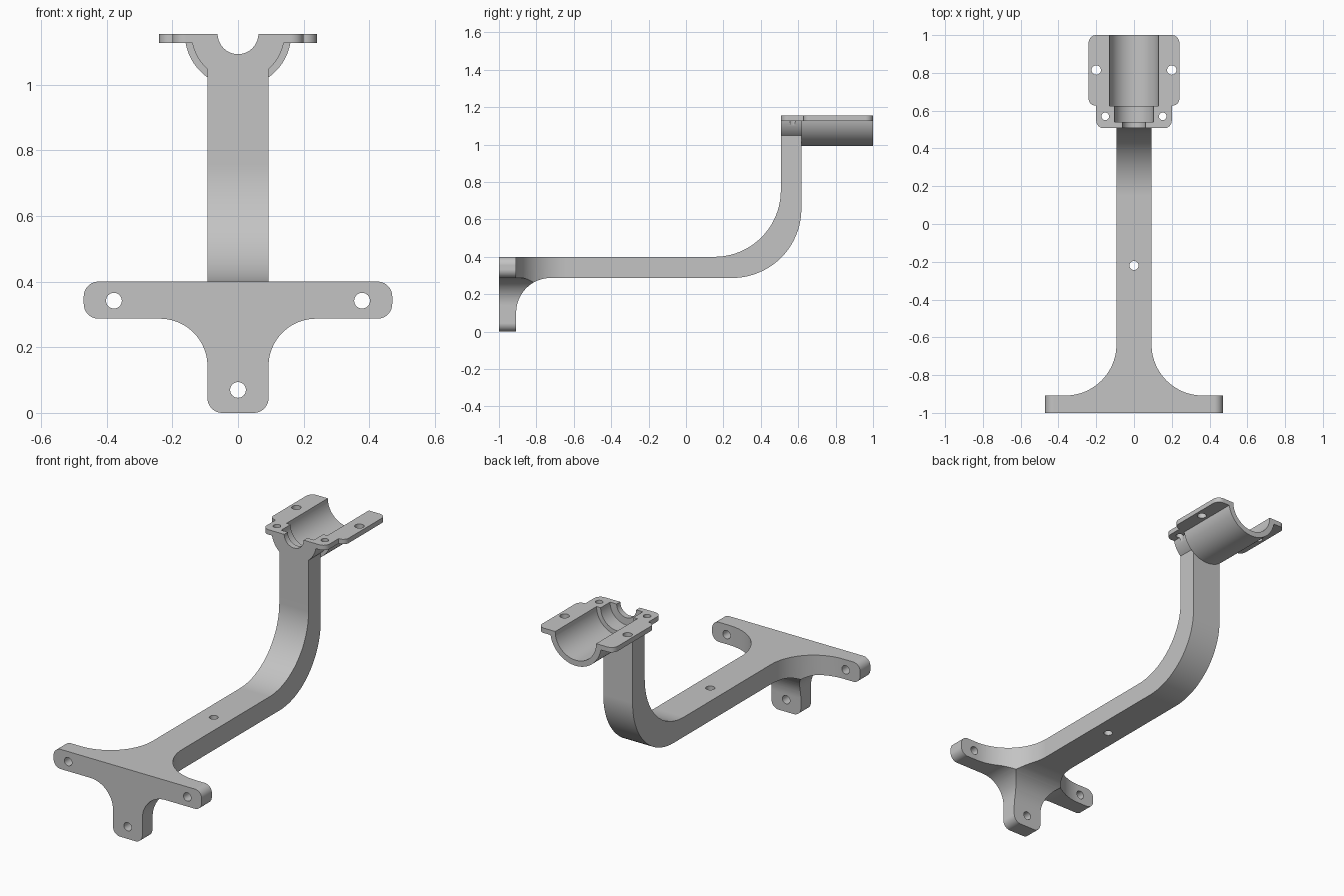
import bpy, bmesh, math
from mathutils import Vector

cube = bpy.data.objects.get("Cube")
if cube:
    bpy.data.objects.remove(cube, do_unlink=True)

grey = bpy.data.materials.new("satin grey")
grey.use_nodes = True
COLOUR = (0.55, 0.55, 0.55, 1)
grey.diffuse_color = COLOUR
grey.node_tree.nodes["Principled BSDF"].inputs["Base Color"].default_value = COLOUR

PLACE = {"x": lambda u, v, d: (d, u, v),
         "y": lambda u, v, d: (u, d, v),
         "z": lambda u, v, d: (u, v, d)}


def rounded(corners, steps=20):
    """Turn (u, v, radius) corners into a filleted outline."""
    out = []
    n = len(corners)
    for i, c in enumerate(corners):
        p = Vector(c[:2])
        r = c[2] if len(c) > 2 else 0
        if not r:
            out.append(p)
            continue
        a = (Vector(corners[i - 1][:2]) - p).normalized()
        b = (Vector(corners[(i + 1) % n][:2]) - p).normalized()
        half = a.angle(b) / 2
        centre = p + (a + b).normalized() * r / math.sin(half)
        reach = r / math.tan(half)
        start, end = p + a * reach - centre, p + b * reach - centre
        sweep = math.pi - 2 * half
        for k in range(steps + 1):
            t = k / steps
            out.append(centre + (start * math.sin((1 - t) * sweep)
                                 + end * math.sin(t * sweep)) / math.sin(sweep))
    return out


def mirrored(corners):
    return corners + [(-c[0],) + tuple(c[1:]) for c in reversed(corners)]


def prism(name, outline, axis, lo, hi):
    """Extrude an outline along one axis."""
    bm = bmesh.new()
    ends = [[bm.verts.new(PLACE[axis](p[0], p[1], d)) for p in outline] for d in (lo, hi)]
    n = len(outline)
    bm.faces.new(ends[0])
    bm.faces.new(ends[1])
    for i in range(n):
        j = (i + 1) % n
        bm.faces.new((ends[0][i], ends[0][j], ends[1][j], ends[1][i]))
    bmesh.ops.recalc_face_normals(bm, faces=bm.faces)
    mesh = bpy.data.meshes.new(name)
    bm.to_mesh(mesh)
    bm.free()
    mesh.materials.append(grey)
    obj = bpy.data.objects.new(name, mesh)
    bpy.context.collection.objects.link(obj)
    return obj


def arc(u, v, r, turn=2 * math.pi, steps=64):
    count = steps if turn > 6 else steps + 1
    return [(u + r * math.cos(turn * k / steps), v + r * math.sin(turn * k / steps))
            for k in range(count)]


def combine(target, tool, operation):
    mod = target.modifiers.new("combine", "BOOLEAN")
    mod.operation = operation
    mod.solver = "EXACT"
    mod.object = tool
    bpy.context.view_layer.objects.active = target
    bpy.ops.object.modifier_apply(modifier=mod.name)
    bpy.data.objects.remove(tool, do_unlink=True)


TOP = 1.155          # bearing axis and flange top
W = 0.093            # half width of arm
FRONT, BACK = 0.507, 0.617   # post faces

# Arm: side outline trimmed by the front and top outlines
side = rounded([(-1, 0), (-0.908, 0), (-0.908, 0.287, 0.185), (BACK, 0.287, 0.37),
                (BACK, TOP), (FRONT, TOP), (FRONT, 0.4, 0.355), (-1, 0.4)])
bracket = prism("support_bracket", side, "x", -0.6, 0.6)

front = rounded(mirrored([(0.3, 1.3), (0.3, 0.4), (0.47, 0.4, 0.045), (0.47, 0.287, 0.045),
                          (W, 0.287, 0.145), (W, 0, 0.045)]))
combine(bracket, prism("front_trim", front, "y", -1.2, 1.2), "INTERSECT")

plan = rounded(mirrored([(0.6, -1.1), (0.6, -0.908), (W, -0.908, 0.27), (W, 0.8)]))
combine(bracket, prism("plan_trim", plan, "z", -0.2, 1.4), "INTERSECT")

# Cradle: small collar over the post, large half shell behind, stepped flange
for name, r, lo, hi in (("collar", 0.142, FRONT, BACK), ("shell", 0.162, BACK, 1)):
    combine(bracket, prism(name, arc(0, TOP, r, -math.pi), "y", lo, hi), "UNION")

flange = rounded(mirrored([(0.2, FRONT, 0.04), (0.2, 0.627), (0.24, 0.627, 0.035),
                           (0.24, 1, 0.04)]), 10)
combine(bracket, prism("flange", flange, "z", 1.127, TOP), "UNION")

# Stepped bore
for r, lo, hi in ((0.062, 0.4, 0.56), (0.104, 0.54, 0.64), (0.13, 0.625, 1.1)):
    combine(bracket, prism("bore", arc(0, TOP, r), "y", lo, hi), "DIFFERENCE")

# Screw holes
for x, z in ((-0.378, 0.342), (0.378, 0.342), (0, 0.07)):
    combine(bracket, prism("hole", arc(x, z, 0.024, steps=32), "y", -1.1, -0.8), "DIFFERENCE")
combine(bracket, prism("hole", arc(0, -0.22, 0.024, steps=32), "z", 0.2, 0.5), "DIFFERENCE")
for s in (-1, 1):
    for x, y, r in ((0.2, 0.815, 0.025), (0.152, 0.57, 0.02)):
        combine(bracket, prism("hole", arc(s * x, y, r, steps=32), "z", 1.0, 1.3), "DIFFERENCE")

# Smooth curved walls, crisp edges
bpy.ops.object.select_all(action="DESELECT")
bracket.select_set(True)
bpy.context.view_layer.objects.active = bracket
bpy.ops.object.shade_smooth_by_angle(angle=math.radians(25))
weighted = bracket.modifiers.new("weighted_normals", "WEIGHTED_NORMAL")
weighted.keep_sharp = True
